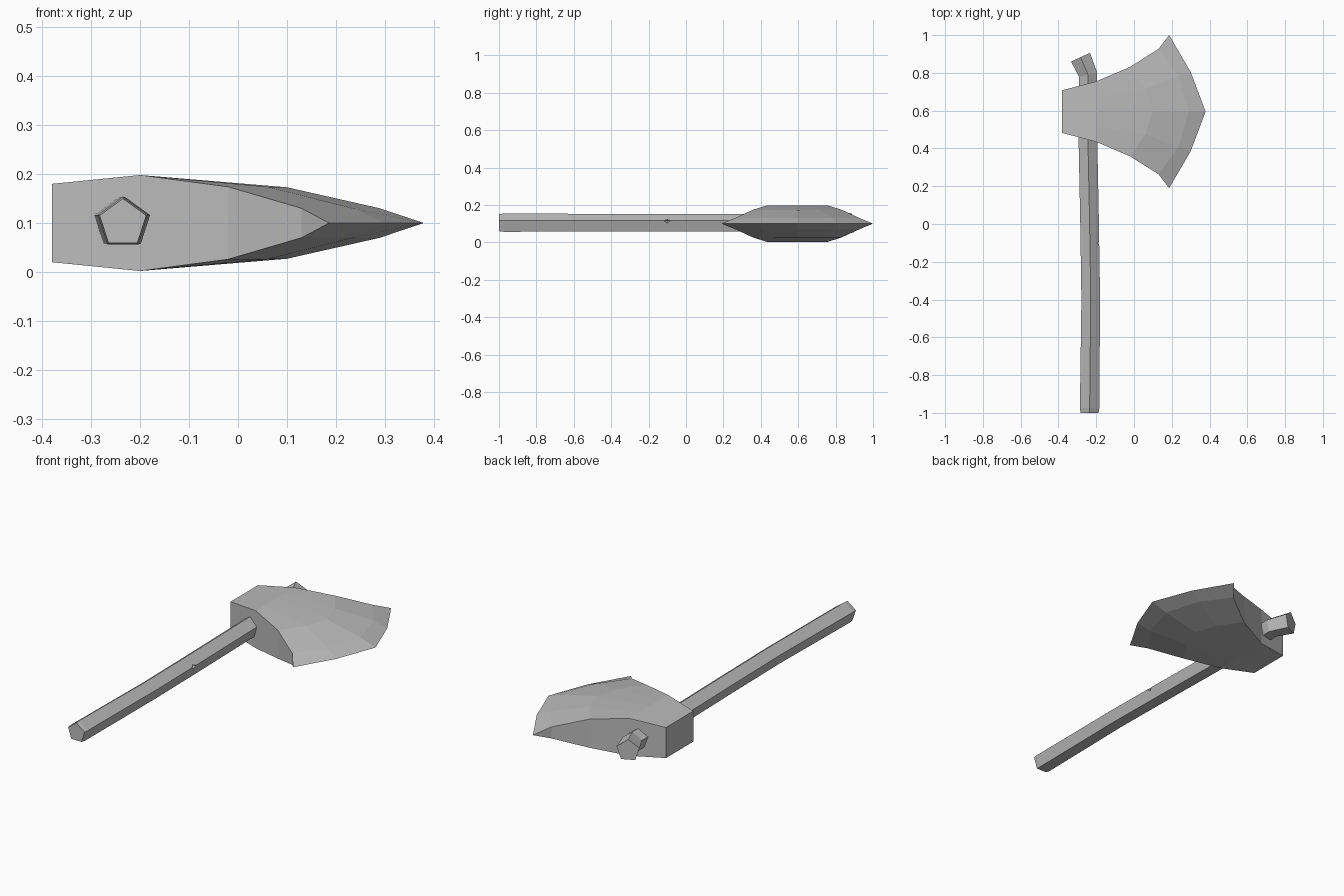
import bpy, bmesh, math
from mathutils import Vector

if "Cube" in bpy.data.objects:
    bpy.data.objects.remove(bpy.data.objects["Cube"])

steel = bpy.data.materials.new("plain grey")
steel.diffuse_color = (0.5, 0.5, 0.5, 1)
steel.use_nodes = True
steel.node_tree.nodes["Principled BSDF"].inputs["Base Color"].default_value = steel.diffuse_color
MID_Z, HEAD_Y = 0.1, 0.595


def finish(bm, name):
    bmesh.ops.remove_doubles(bm, verts=bm.verts, dist=1e-4)
    bmesh.ops.recalc_face_normals(bm, faces=bm.faces)
    mesh = bpy.data.meshes.new(name)
    bm.to_mesh(mesh)
    bm.free()
    mesh.materials.append(steel)
    obj = bpy.data.objects.new(name, mesh)
    bpy.context.collection.objects.link(obj)
    return obj


# Axe head: rows from the butt to the cutting edge,
# each row gives (x, half width, half thickness) at rim, quarter and centre
rows = [
    [(-.38, .113, .08), (-.38, .056, .08), (-.38, 0, .08)],
    [(-.20, .160, .098), (-.20, .08, .098), (-.20, 0, .098)],
    [(-.02, .237, .074), (.06, .12, .074), (.10, 0, .073)],
    [(.13, .332, .030), (.235, .19, .030), (.29, 0, .030)],
    [(.186, .405, 0), (.30, .21, 0), (.379, 0, 0)],
]
bm = bmesh.new()
sheets = []
for side in (1, -1):
    sheet = []
    for row in rows:
        full = [(x, -w, h) for x, w, h in row] + [(x, w, h) for x, w, h in row[1::-1]]
        sheet.append([bm.verts.new((x, HEAD_Y + w, MID_Z + side * h)) for x, w, h in full])
    sheets.append(sheet)
    for a, b in zip(sheet, sheet[1:]):
        for j in range(4):
            bm.faces.new((a[j], a[j + 1], b[j + 1], b[j]))
top, bottom = sheets
for i in range(4):  # rim walls
    for j in (0, 4):
        bm.faces.new((top[i][j], top[i + 1][j], bottom[i + 1][j], bottom[i][j]))
for j in range(4):  # flat butt
    bm.faces.new((top[0][j], top[0][j + 1], bottom[0][j + 1], bottom[0][j]))
finish(bm, "axe_head")

# Handle: five-sided rings along a slightly wavering path with a bent tip
# (x, y, radius, turn in degrees)
path = [(-.235, -1.0, .050, 0), (-.235, -.975, .054, 0), (-.229, -.4, .052, 0),
        (-.235, 0, .052, 0), (-.244, .45, .052, 0), (-.243, .79, .052, 12),
        (-.283, .883, .058, 25)]
bm = bmesh.new()
rings = []
for x, y, r, turn in path:
    across = Vector((math.cos(math.radians(turn)), math.sin(math.radians(turn)), 0))
    ring = []
    for k in range(5):
        a = math.pi / 2 + k * math.tau / 5
        ring.append(bm.verts.new(Vector((x, y, MID_Z)) + across * r * math.cos(a)
                                 + Vector((0, 0, r * math.sin(a)))))
    rings.append(ring)
for a, b in zip(rings, rings[1:]):
    for k in range(5):
        bm.faces.new((a[k], a[(k + 1) % 5], b[(k + 1) % 5], b[k]))
bm.faces.new(rings[0])
bm.faces.new(rings[-1])
handle = finish(bm, "handle")

# Small nick in the handle's right edge
bm = bmesh.new()
bmesh.ops.create_cone(bm, cap_ends=True, segments=4, radius1=.03, radius2=0, depth=.03)
for v in bm.verts:
    x, y, z = v.co
    v.co = (-.186 - z, -.1 + x, .115 + y)
cutter = finish(bm, "nick_cutter")
cutter.hide_render = True
cutter.hide_viewport = True
cut = handle.modifiers.new("nick", 'BOOLEAN')
cut.operation = 'DIFFERENCE'
cut.solver = 'EXACT'
cut.object = cutter
